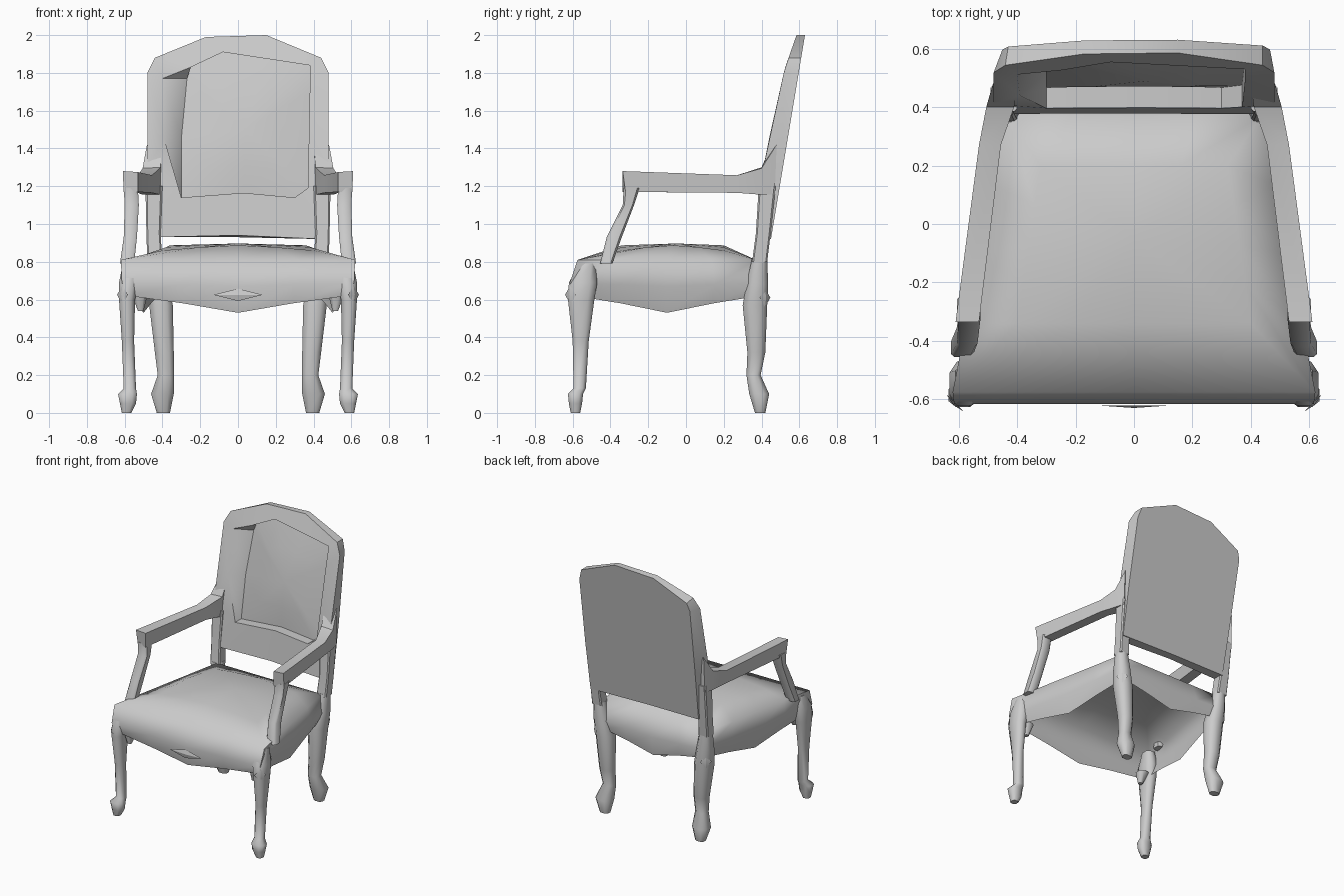
import bpy, bmesh, math
from mathutils import Vector

if "Cube" in bpy.data.objects:
    bpy.data.objects.remove(bpy.data.objects["Cube"])

grey = bpy.data.materials.new("light grey")
grey.diffuse_color = (0.6, 0.6, 0.6, 1)
grey.use_nodes = True
grey.node_tree.nodes["Principled BSDF"].inputs["Base Color"].default_value = grey.diffuse_color


def finish(name, bm, angle=50, closed=True):
    if closed:
        bmesh.ops.recalc_face_normals(bm, faces=bm.faces)
    me = bpy.data.meshes.new(name)
    bm.to_mesh(me)
    bm.free()
    ob = bpy.data.objects.new(name, me)
    bpy.context.collection.objects.link(ob)
    me.materials.append(grey)
    bpy.ops.object.select_all(action='DESELECT')
    ob.select_set(True)
    bpy.context.view_layer.objects.active = ob
    bpy.ops.object.shade_smooth_by_angle(angle=math.radians(angle))
    return ob


def bridge(bm, a, b):
    for i in range(len(a)):
        j = (i + 1) % len(a)
        bm.faces.new((a[i], a[j], b[j], b[i]))


def loft(name, rings, angle=50):
    """Skin closed rings of points and cap both ends."""
    bm = bmesh.new()
    loops = [[bm.verts.new(p) for p in r] for r in rings]
    for a, b in zip(loops, loops[1:]):
        bridge(bm, a, b)
    bm.faces.new(loops[0])
    bm.faces.new(loops[-1])
    return finish(name, bm, angle)


def section(x0, x1, y0, y1, z, cut=0.25):
    """Horizontal rectangle with chamfered corners."""
    cx, cy, hx, hy = (x0 + x1) / 2, (y0 + y1) / 2, (x1 - x0) / 2, (y1 - y0) / 2
    k = 1 - 2 * cut
    pts = [(1, -k), (1, k), (k, 1), (-k, 1), (-1, k), (-1, -k), (-k, -1), (k, -1)]
    return [(cx + hx * a, cy + hy * b, z) for a, b in pts]


def flip(rings, s):
    return [[(s * x, y, z) for x, y, z in r] for r in rings]


# Seat: upholstered shell, open underneath, skirt drooping mid-edge
def seat_ring(bm, fw, fy, bw, by, heights):
    c = [(-fw, fy), (fw, fy), (bw, by), (-bw, by)]
    out = []
    for i in range(4):
        (ax, ay), (bx, by2) = c[i], c[(i + 1) % 4]
        for k in range(4):
            t = k / 4
            z = heights[(0, 1, 2, 1)[k]]
            out.append(bm.verts.new((ax + (bx - ax) * t, ay + (by2 - ay) * t, z)))
    return out


bm = bmesh.new()
rings = [seat_ring(bm, .58, -.59, .42, .39, (.62, .58, .53)),
         seat_ring(bm, .615, -.615, .45, .41, (.69, .68, .67)),
         seat_ring(bm, .62, -.575, .435, .37, (.81, .81, .81)),
         seat_ring(bm, .40, -.34, .32, .20, (.86, .877, .887))]
for a, b in zip(rings, rings[1:]):
    bridge(bm, a, b)
crown = bm.verts.new((0, -.05, .897))
for i in range(16):
    bm.faces.new((rings[3][i], rings[3][(i + 1) % 16], crown))
finish("seat", bm, 70, closed=False)

# Legs, arms, posts and stiles, once for each side
front_leg = [section(.565, .615, -.61, -.56, 0), section(.54, .625, -.62, -.55, .05),
             section(.535, .635, -.625, -.545, .10), section(.54, .605, -.595, -.53, .13),
             section(.55, .615, -.60, -.515, .38), section(.545, .63, -.625, -.485, .60),
             section(.53, .63, -.62, -.47, .69), section(.53, .61, -.565, -.48, .79)]
rear_leg = [section(.36, .43, .365, .42, 0), section(.34, .46, .335, .44, .10),
            section(.34, .425, .32, .395, .20), section(.34, .44, .325, .42, .32),
            section(.345, .47, .30, .43, .57), section(.37, .48, .32, .435, .68),
            section(.40, .48, .35, .43, .82)]
stile = [section(.40, .48, .35, .43, .80, .1), section(.41, .485, .37, .448, .95, .1),
         section(.40, .49, .385, .475, 1.2, .1)]
arm = [[(.53, -.335, 1.17), (.605, -.32, 1.17), (.61, -.335, 1.28), (.53, -.335, 1.275)],
       [(.455, .27, 1.165), (.53, .27, 1.165), (.53, .27, 1.258), (.455, .27, 1.258)],
       [(.41, .40, 1.155), (.505, .40, 1.155), (.505, .40, 1.295), (.41, .40, 1.30)],
       [(.405, .45, 1.155), (.485, .47, 1.155), (.482, .48, 1.42), (.405, .435, 1.38)]]
post = [section(.55, .625, -.455, -.39, .79, .15), section(.535, .605, -.42, -.34, .93, .15),
        section(.525, .60, -.335, -.275, 1.10, .15), section(.53, .605, -.33, -.245, 1.19, .15)]
for side, s in (("right", 1), ("left", -1)):
    for part, rr, ang in (("front_leg", front_leg, 60), ("rear_leg", rear_leg, 60),
                          ("back_stile", stile, 35), ("arm", arm, 30), ("arm_post", post, 45)):
        loft(f"{side}_{part}", flip(rr, s), ang)


# Back rest: leaning frame around a recessed, domed panel
def front_y(z):
    table = [(.8, .365), (1.3, .41), (1.43, .435), (1.82, .522), (2.0, .585)]
    for (z0, y0), (z1, y1) in zip(table, table[1:]):
        if z <= z1:
            return y0 + (y1 - y0) * (z - z0) / (z1 - z0)
    return table[-1][1]


def rear_y(z):
    return .43 + .2 * (z - .8) / 1.2


outer = [(-.48, 1.3), (-.45, .93), (0, .94), (.45, .92), (.48, 1.3), (.48, 1.80),
         (.44, 1.88), (.15, 2.0), (-.17, 1.99), (-.44, 1.88), (-.48, 1.80)]
rear_outline = [(-.435, 1.3), (-.42, .93), (0, .93), (.475, .92), (.475, 1.3), (.465, 1.80),
                (.44, 1.88), (.15, 2.0), (-.17, 1.985), (-.43, 1.86), (-.45, 1.80)]
inner = [(-.39, 1.45), (-.30, 1.14), (.03, 1.165), (.30, 1.14), (.37, 1.19), (.38, 1.70),
         (.38, 1.84), (.15, 1.875), (-.08, 1.91), (-.25, 1.83), (-.40, 1.77)]
bm = bmesh.new()
rear = [bm.verts.new((x, rear_y(z), z)) for x, z in rear_outline]
rim = [bm.verts.new((x, front_y(z), z)) for x, z in outer]
lip = [bm.verts.new((x, front_y(z), z)) for x, z in inner]
# the recess wall slopes inwards on the left
deep = [bm.verts.new((max(x, -.30 if z < 1.75 else -.27), rear_y(z) - .02, z))
        for x, z in inner]
bridge(bm, rear, rim)
bridge(bm, rim, lip)
bridge(bm, lip, deep)
bm.faces.new(rear)
dome = []
for v in deep:
    z = 1.5 + (v.co.z - 1.5) * .55
    dome.append(bm.verts.new((.04 + (v.co.x - .04) * .55, rear_y(z) - .045, z)))
bridge(bm, deep, dome)
hub = bm.verts.new((.04, rear_y(1.5) - .058, 1.5))
for i in range(len(dome)):
    bm.faces.new((dome[i], dome[(i + 1) % len(dome)], hub))
finish("back_rest", bm, 35)


# Ornaments: small raised diamonds on the skirt and the knees
def diamond(name, centre, facing, w, h):
    n = Vector(facing).normalized()
    u = n.cross(Vector((0, 0, 1))).normalized()
    c = Vector(centre)
    bm = bmesh.new()
    base = [bm.verts.new(c + u * a * w + Vector((0, 0, b * h)))
            for a, b in ((1, 0), (0, 1), (-1, 0), (0, -1))]
    tip = bm.verts.new(c + n * .009)
    for i in range(4):
        bm.faces.new((base[i], base[(i + 1) % 4], tip))
    bm.faces.new(base)
    finish(name, bm, 20)


diamond("skirt_diamond", (0, -.62, .625), (0, -1, 0), .13, .033)
for side, s in (("right", 1), ("left", -1)):
    diamond(f"{side}_front_knee_diamond", (s * .612, -.612, .625), (s, -1, 0), .04, .05)
    diamond(f"{side}_rear_knee_diamond", (s * .457, .418, .61), (s, 1, 0), .04, .05)
    # Brackets where the legs meet the skirt
    loft(f"{side}_front_bracket", flip([section(.50, .53, -.56, -.53, .54),
                                        section(.48, .56, -.575, -.49, .62)], s), 50)
